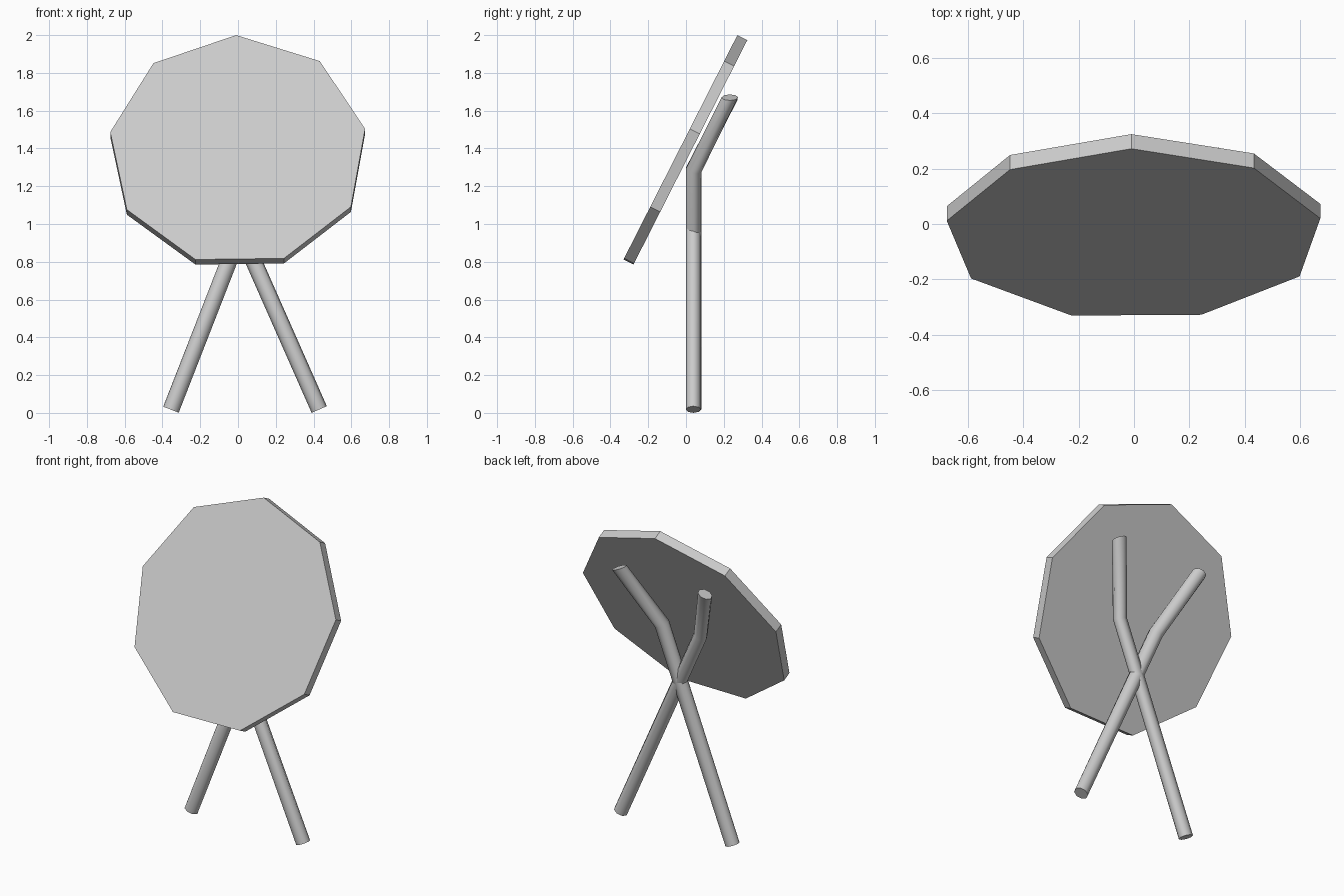
import bpy, bmesh, math
from mathutils import Vector, Matrix

if "Cube" in bpy.data.objects:
    bpy.data.objects.remove(bpy.data.objects["Cube"])

TILT = math.radians(26.9)


def finish(name, bm, angle):
    bmesh.ops.recalc_face_normals(bm, faces=bm.faces)
    mesh = bpy.data.meshes.new(name)
    bm.to_mesh(mesh)
    bm.free()
    ob = bpy.data.objects.new(name, mesh)
    bpy.context.collection.objects.link(ob)
    bpy.ops.object.select_all(action='DESELECT')
    ob.select_set(True)
    bpy.context.view_layer.objects.active = ob
    bpy.ops.object.shade_smooth_by_angle(angle=math.radians(angle))
    return ob


# Nine-sided panel, leaning back with a very slight roll
def panel(radius=0.685, thick=0.059, sides=9):
    bm = bmesh.new()
    rot = Matrix.Rotation(-TILT, 4, 'X')
    place = Matrix.Translation((0, -0.038, 1.389)) @ rot
    rings = []
    for y in (0, thick):
        ring = []
        for i in range(sides):
            a = math.radians(90.8) + i * math.tau / sides
            p = Vector((radius * math.cos(a), y, radius * math.sin(a)))
            ring.append(bm.verts.new(place @ p))
        rings.append(ring)
        bm.faces.new(ring)
    for i in range(sides):
        j = (i + 1) % sides
        bm.faces.new((rings[0][i], rings[0][j], rings[1][j], rings[1][i]))
    finish("panel", bm, 30)


# Bent leg: upright crossing part, then leaning back along the panel
def leg(name, path, y_shift, sides=8):
    bm = bmesh.new()
    pts = [Vector(p) for p in path]
    d = pts[1] - pts[0]
    across = Vector((d.z, 0, -d.x)).normalized() * 0.044
    depth = [Vector((0, 0.04, 0)), Vector((0, 0.04, -0.012)), Vector((0, 0.044, 0))]
    rings = []
    for p, dep in zip(pts, depth):
        ring = []
        for i in range(sides):
            a = i * math.tau / sides
            ring.append(bm.verts.new(p + Vector((0, y_shift, 0))
                                     + across * math.cos(a) + dep * math.sin(a)))
        rings.append(ring)
    for r0, r1 in zip(rings, rings[1:]):
        for i in range(sides):
            j = (i + 1) % sides
            bm.faces.new((r0[i], r0[j], r1[j], r1[i]))
    bm.faces.new(rings[0])
    bm.faces.new(rings[-1])
    finish(name, bm, 50)


panel()
leg("left_foot_leg", [(-0.355, 0.04, 0.017), (0.14, 0.04, 1.285), (0.305, 0.231, 1.67)], 0.001)
leg("right_foot_leg", [(0.43, 0.04, 0.018), (-0.13, 0.04, 1.285), (-0.295, 0.231, 1.66)], -0.001)
